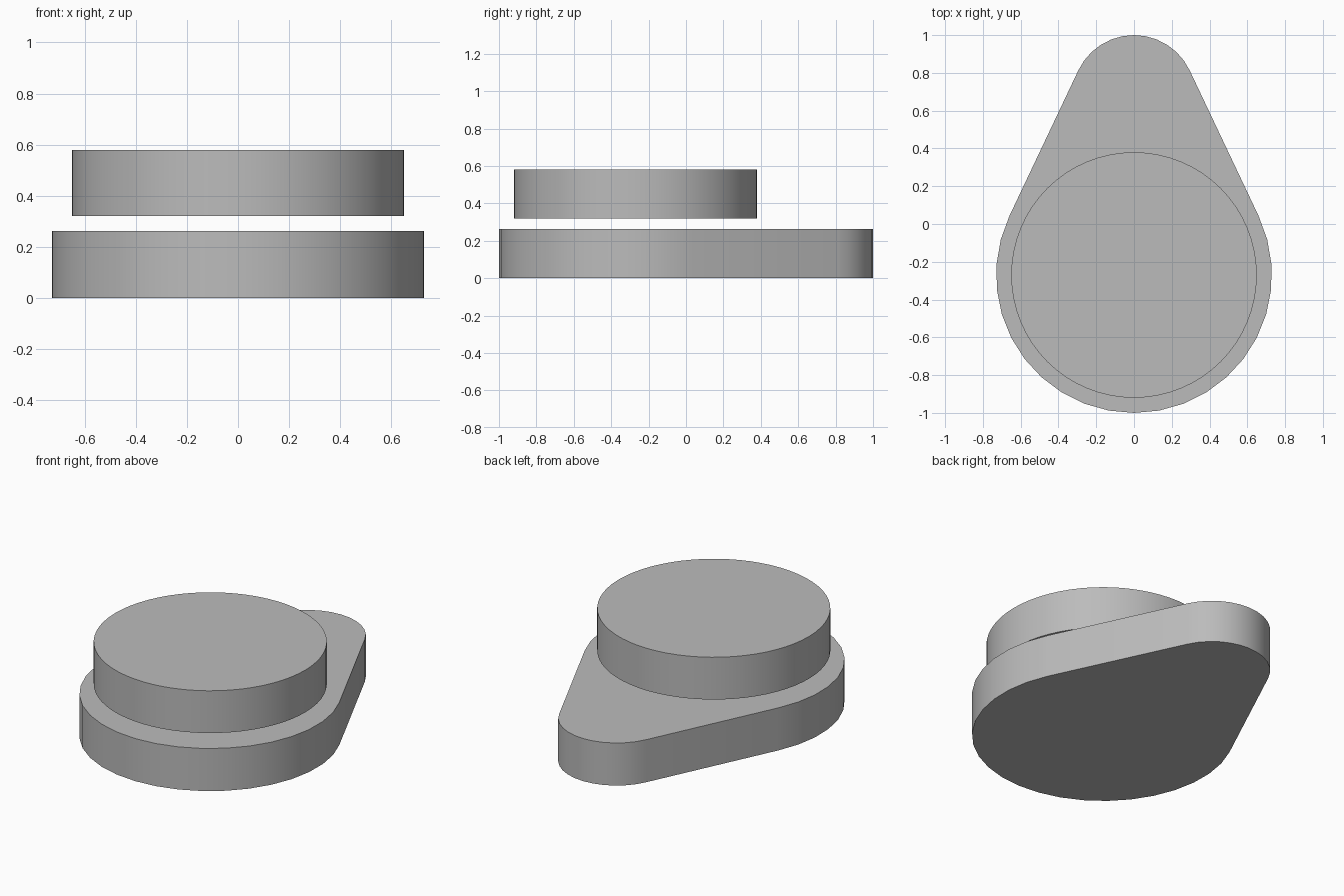
import bpy, bmesh
from math import asin, cos, sin, pi, radians

if "Cube" in bpy.data.objects:
    bpy.data.objects.remove(bpy.data.objects["Cube"], do_unlink=True)

grey = bpy.data.materials.new("plain grey")
grey.use_nodes = True
colour = (0.5, 0.5, 0.5, 1)
grey.diffuse_color = colour
grey.node_tree.nodes["Principled BSDF"].inputs["Base Color"].default_value = colour


def arc(cy, radius, start, end, steps):
    """Points on an arc centred on the y axis."""
    angles = [start + (end - start) * i / steps for i in range(steps + 1)]
    return [(radius * cos(a), cy + radius * sin(a)) for a in angles]


def prism(name, outline, bottom, top):
    """Extrude a closed outline upward."""
    bm = bmesh.new()
    face = bm.faces.new([bm.verts.new((x, y, bottom)) for x, y in outline])
    new = bmesh.ops.extrude_face_region(bm, geom=[face])["geom"]
    bmesh.ops.translate(bm, vec=(0, 0, top - bottom),
                        verts=[v for v in new if isinstance(v, bmesh.types.BMVert)])
    bmesh.ops.recalc_face_normals(bm, faces=bm.faces)
    mesh = bpy.data.meshes.new(name)
    bm.to_mesh(mesh)
    bm.free()
    mesh.materials.append(grey)
    obj = bpy.data.objects.new(name, mesh)
    bpy.context.collection.objects.link(obj)
    bpy.ops.object.select_all(action="DESELECT")
    obj.select_set(True)
    bpy.context.view_layer.objects.active = obj
    bpy.ops.object.shade_smooth_by_angle(angle=radians(30))
    return obj


# Teardrop base: two arcs joined by their common tangents
big, small = 0.73, 0.326
big_y, small_y = -1 + big, 1 - small
tilt = asin((big - small) / (small_y - big_y))
outline = (arc(small_y, small, tilt, pi - tilt, 12)
           + arc(big_y, big, pi - tilt, 2 * pi + tilt, 22))
prism("base_plate", outline, 0, 0.262)

# Round disc floating above the wide end
prism("upper_disc", arc(big_y, 0.65, 0, 2 * pi, 64)[:-1], 0.32, 0.58)
